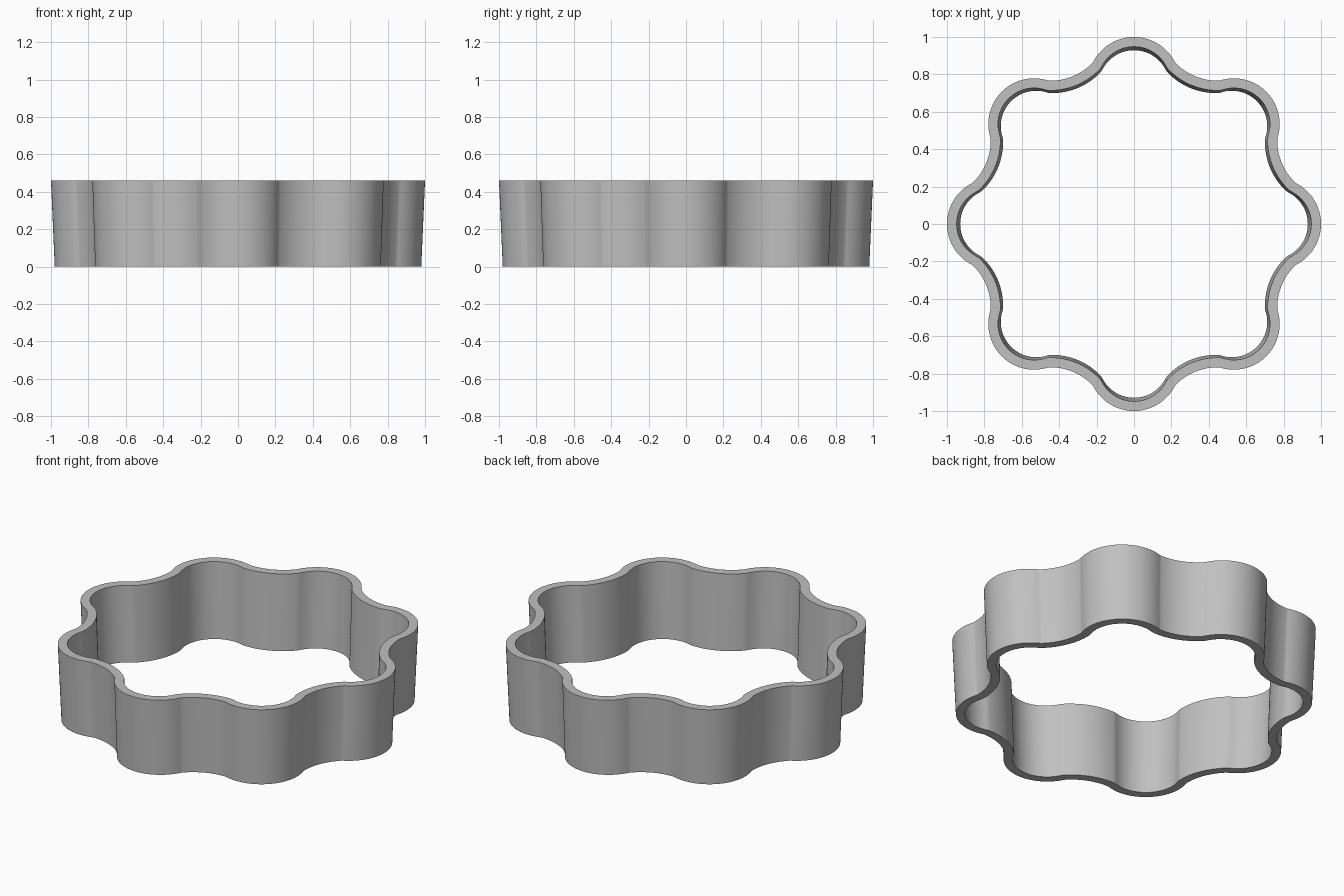
import bpy, bmesh, math
from mathutils import Matrix, Vector

cube = bpy.data.objects.get("Cube")
if cube:
    bpy.data.objects.remove(cube, do_unlink=True)

HEIGHT = 0.46
WALL = 0.052
LOBES = 8
TAPER = 0.98          # size of the base relative to the rim
LOBE_R, FILLET_R = 0.245, 0.05
TURN = math.radians(62)
HALF = math.pi / LOBES

material = bpy.data.materials.new("plain grey")
material.use_nodes = True
grey = (0.53, 0.53, 0.53, 1)
material.diffuse_color = grey
material.node_tree.nodes["Principled BSDF"].inputs["Base Color"].default_value = grey


def arc(centre, radius, start, end, steps):
    """Points with their outward normals; a negative radius makes a hollow."""
    points = []
    for i in range(steps):
        a = start + (end - start) * i / steps
        normal = Vector((math.sin(a), math.cos(a)))
        points.append((centre + normal * radius, normal))
    return points


def half_lobe():
    """Lobe crown, tight fillet and hollow, each tangent to the next."""
    crown = Vector((0, 1 - LOBE_R))
    n1 = Vector((math.sin(TURN), math.cos(TURN)))
    fillet = crown + n1 * (LOBE_R + FILLET_R)
    bend = 2 * HALF
    n2 = Vector((math.sin(bend), math.cos(bend)))
    joint = fillet - n2 * FILLET_R
    # The hollow is centred on the axis halfway between two lobes
    across = Vector((math.cos(HALF), -math.sin(HALF)))
    hollow_r = -joint.dot(across) / n2.dot(across)
    hollow = joint + n2 * hollow_r
    return (arc(crown, LOBE_R, 0, TURN, 16)
            + arc(fillet, -FILLET_R, TURN, bend, 5)
            + arc(hollow, -hollow_r, bend, HALF, 8)
            + arc(hollow, -hollow_r, HALF, HALF + 1, 1))


# Mirror the half lobe and repeat it around the ring
half = half_lobe()
flip = Matrix(((-1, 0), (0, 1)))
lobe = [(flip @ p, flip @ n) for p, n in reversed(half[1:-1])] + half
outline = []
for k in range(LOBES):
    turn = Matrix.Rotation(-2 * HALF * k, 2)
    outline += [(turn @ p, turn @ n) for p, n in lobe]

# Four loops: outer base, outer rim, inner rim, inner base
bm = bmesh.new()
loops = []
for inset, z, scale in ((0, 0, TAPER), (0, HEIGHT, 1),
                        (WALL, HEIGHT, 1), (WALL, 0, TAPER)):
    loops.append([bm.verts.new(((p - n * inset) * scale).to_3d() + Vector((0, 0, z)))
                  for p, n in outline])
count = len(outline)
for a in range(4):
    low, high = loops[a], loops[(a + 1) % 4]
    for i in range(count):
        j = (i + 1) % count
        bm.faces.new((low[i], low[j], high[j], high[i]))
bmesh.ops.recalc_face_normals(bm, faces=bm.faces)

mesh = bpy.data.meshes.new("scalloped_ring")
bm.to_mesh(mesh)
bm.free()
mesh.materials.append(material)
ring = bpy.data.objects.new("scalloped_ring", mesh)
bpy.context.collection.objects.link(ring)

# Smooth walls with crisp rim and base edges
bpy.context.view_layer.objects.active = ring
ring.select_set(True)
bpy.ops.object.shade_smooth_by_angle(angle=math.radians(35))
